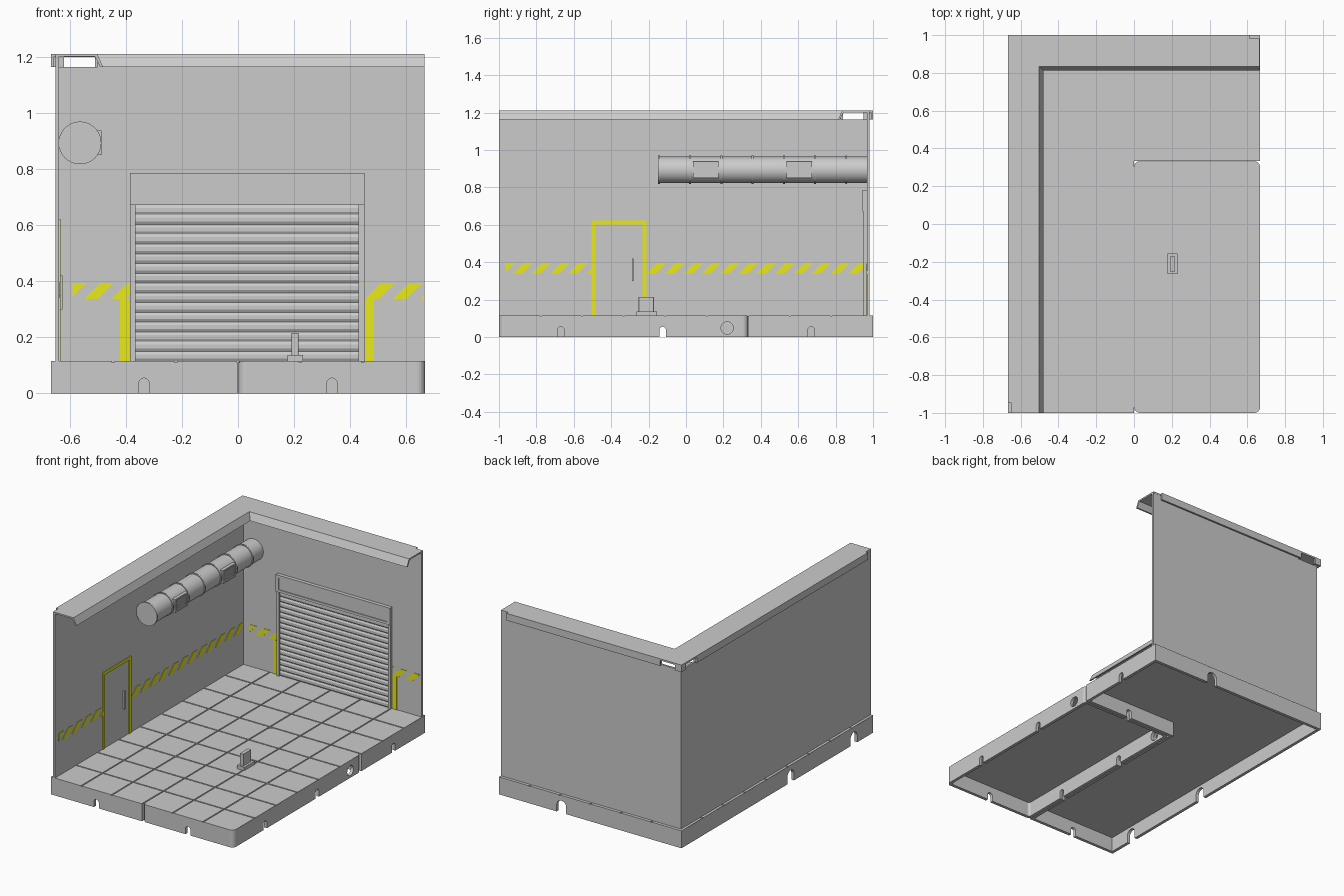
import bpy, bmesh, math

if "Cube" in bpy.data.objects:
    bpy.data.objects.remove(bpy.data.objects["Cube"])

yellow = bpy.data.materials.new("safety_yellow")
yellow.diffuse_color = (0.82, 0.82, 0.01, 1)
yellow.use_nodes = True
yellow.node_tree.nodes["Principled BSDF"].inputs["Base Color"].default_value = yellow.diffuse_color
T = 2 / 9                      # floor tile pitch
X0, Y1 = -0.637, 0.967         # inner wall faces


def prism(bm, pts, axis, lo, hi):
    """Extrude a 2D outline along an axis into bm."""
    place = {'x': lambda u, v, t: (t, u, v),
             'y': lambda u, v, t: (u, t, v),
             'z': lambda u, v, t: (u, v, t)}[axis]
    a = [bm.verts.new(place(u, v, lo)) for u, v in pts]
    b = [bm.verts.new(place(u, v, hi)) for u, v in pts]
    bm.faces.new(a)
    bm.faces.new(b[::-1])
    n = len(pts)
    for i in range(n):
        j = (i + 1) % n
        bm.faces.new((a[i], b[i], b[j], a[j]))


def box(bm, x0, x1, y0, y1, z0, z1):
    prism(bm, [(x0, y0), (x1, y0), (x1, y1), (x0, y1)], 'z', z0, z1)


def finish(bm, name, mat=None, smooth=False):
    bmesh.ops.recalc_face_normals(bm, faces=bm.faces[:])
    me = bpy.data.meshes.new(name)
    bm.to_mesh(me)
    bm.free()
    ob = bpy.data.objects.new(name, me)
    bpy.context.collection.objects.link(ob)
    if mat:
        me.materials.append(mat)
    if smooth:
        bpy.context.view_layer.objects.active = ob
        ob.select_set(True)
        bpy.ops.object.shade_smooth_by_angle(angle=math.radians(35))
        ob.select_set(False)
    return ob


def cut(ob, *args):
    """Subtract an extruded outline from ob."""
    bm = bmesh.new()
    prism(bm, *args)
    c = finish(bm, "cutter")
    c.hide_render = True
    m = ob.modifiers.new("cut", 'BOOLEAN')
    m.operation, m.solver, m.object = 'DIFFERENCE', 'EXACT', c
    bpy.context.view_layer.objects.active = ob
    bpy.ops.object.modifier_apply(modifier=m.name)
    bpy.data.objects.remove(c)


def rect(u0, u1, v0, v1):
    return [(u0, v0), (u1, v0), (u1, v1), (u0, v1)]


def rounded(u0, u1, v0, v1, radii):
    """Rectangle with a radius per corner, counter-clockwise from lower left."""
    out = []
    for k, (cu, cv, su, sv) in enumerate([(u0, v0, 1, 1), (u1, v0, -1, 1), (u1, v1, -1, -1), (u0, v1, 1, -1)]):
        r = radii[k]
        for i in range(7 if r else 1):
            a = math.pi + k * math.pi / 2 + i * math.pi / 12
            out.append((cu + su * r + r * math.cos(a), cv + sv * r + r * math.sin(a)) if r else (cu, cv))
    return out


def arch(c, w, h):
    r = w / 2
    return [(c - r, -0.05)] + [(c - r * math.cos(i * math.pi / 10), h - r + r * math.sin(i * math.pi / 10))
                               for i in range(11)] + [(c + r, -0.05)]


def circle(cu, cv, r, n=32):
    return [(cu + r * math.cos(2 * math.pi * i / n), cv + r * math.sin(2 * math.pi * i / n)) for i in range(n)]


# Hollow base: L-shaped main piece plus a separate front right piece
H = 0.111
bm = bmesh.new()
prism(bm, [(-.667, -1), (-.001, -1), (-.001, .334), (.667, .334), (.667, 1), (-.667, 1)], 'z', 0, H)
main = finish(bm, "main_base")
cut(main, [(-.647, -.98), (-.02, -.98), (-.02, .353), (.647, .353), (.647, .98), (-.647, .98)], 'z', -.1, .097)
bm = bmesh.new()
prism(bm, rounded(.001, .667, -1, .332, [.03] * 4), 'z', 0, H)
inset = finish(bm, "corner_base")
cut(inset, rounded(.02, .647, -.98, .313, [.015] * 4), 'z', -.1, .097)

# Cable notches and round hole in the skirts
for y in (-.67, -.125):
    cut(main, arch(y, .036, .055), 'x', -.05, .05)
    cut(inset, arch(y, .036, .055), 'x', -.05, .7)
cut(main, arch(.67, .036, .055), 'x', .6, .7)
cut(inset, circle(.22, .048, .033, 20), 'x', -.05, .7)
cut(main, circle(.22, .048, .033, 20), 'x', -.05, .01)
cut(main, arch(-.335, .036, .055), 'y', -1.1, -.9)
cut(main, arch(.335, .036, .055), 'y', .3, .4)
cut(inset, arch(.335, .036, .055), 'y', -1.1, .4)
cut(main, arch(.21, .07, .08), 'y', .9, 1.1)
for y in (-.14, -.8):
    cut(main, arch(y, .07, .08), 'x', -.7, -.6)

# Floor tiles separated by shallow grooves
bm = bmesh.new()
g = .004
for i in range(6):
    for j in range(9):
        x, y = -2 / 3 + i * T, -1 + j * T
        r = [.03 if (i, j) == c else 0 for c in ((3, 0), (5, 0), (5, 5), (3, 5))]
        prism(bm, rounded(x + (g if i else 0), x + T - (g if i < 5 else 0),
                          y + (g if j else 0), y + T - (g if j < 8 else 0), r), 'z', H - .001, .115)
finish(bm, "floor_tiles")

# Walls, with the upper strip left open near the corner
bm = bmesh.new()
prism(bm, [(-1, .1), (.98, .1), (.98, 1.163), (.83, 1.163), (.83, 1.2), (-1, 1.2)], 'x', -.65, X0)
finish(bm, "left_wall")
bm = bmesh.new()
prism(bm, [(X0, .1), (.665, .1), (.665, 1.2), (-.5, 1.2), (-.5, 1.163), (X0, 1.163)], 'y', Y1, .98)
finish(bm, "back_wall")

# Wall cap: channel profile swept round the corner
prof = [(0, 1.163), (0, 1.21), (.165, 1.21), (.187, 1.163), (.177, 1.163), (.157, 1.2), (.012, 1.2), (.012, 1.163)]
bm = bmesh.new()
rows = [[bm.verts.new(p) for p in ((-.667 + d, -1, z), (-.667 + d, 1 - d, z), (.665, 1 - d, z))] for d, z in prof]
for a, b in zip(rows, rows[1:] + rows[:1]):
    for k in range(2):
        bm.faces.new((a[k], b[k], b[k + 1], a[k + 1]))
for k in (0, 2):
    bm.faces.new([r[k] for r in rows])
cap = finish(bm, "wall_cap")
cut(cap, rect(.84, .95, 1.1, 1.199), 'x', -.7, -.652)
cut(cap, rect(-.62, -.51, 1.1, 1.199), 'y', .985, 1.1)
cut(cap, rect(-.7, -.651, -1.1, -.945), 'z', 1.1, 1.3)
cut(cap, rect(.612, .7, .981, 1.1), 'z', 1.1, 1.3)

# Roller door: slats, frame and header box
bm = bmesh.new()
n, z0, z1 = 16, .115, .672
p = (z1 - z0) / n
outline = [(Y1 + .001, z1), (Y1 + .001, z0)]
for i in range(n):
    z = z0 + i * p
    outline += [(.963, z), (.957, z + p * .3), (.957, z + p * .7), (.963, z + p * .99)]
prism(bm, outline, 'x', -.365, .43)
finish(bm, "door_slats")
bm = bmesh.new()
for x in (-.385, .43):
    box(bm, x, x + .02, .95, Y1 + .001, .113, .785)
for z in (.672, .768):
    box(bm, -.385, .45, .943, Y1 + .001, z, z + .017)
for x in (-.385, .43):
    box(bm, x, x + .02, .943, .951, .672, .785)
box(bm, -.366, .431, .948, Y1 + .001, .685, .77)
finish(bm, "door_frame")


def stripes(name, axis, u0, u1, z0, z1, lo, hi, first):
    """Row of slanted hazard stripes trimmed at both ends."""
    bm = bmesh.new()
    u, s = first, z1 - z0
    while u < u1:
        prism(bm, [(u, z0), (u + .048, z0), (u + .048 + s, z1), (u + s, z1)], axis, lo, hi)
        u += .098
    k = 0 if axis == 'y' else 1
    for lim, sign in ((u0, -1), (u1, 1)):
        co, no = [0, 0, 0], [0, 0, 0]
        co[k], no[k] = lim, sign
        bmesh.ops.bisect_plane(bm, geom=bm.verts[:] + bm.edges[:] + bm.faces[:], plane_co=co, plane_no=no,
                               clear_outer=True)
        bmesh.ops.holes_fill(bm, edges=[e for e in bm.edges if e.is_boundary])
    finish(bm, name, yellow)


# Hazard stripes and yellow markings
stripes("back_stripes_left", 'y', -.59, -.386, .337, .392, Y1 - .003, Y1 + .001, -.645)
stripes("back_stripes_right", 'y', .451, .665, .337, .392, Y1 - .003, Y1 + .001, .355)
stripes("left_stripes_front", 'x', -.965, -.505, .34, .396, X0 - .001, X0 + .003, -1.02)
stripes("left_stripes_back", 'x', -.21, .964, .34, .396, X0 - .001, X0 + .003, -.306)
bm = bmesh.new()
for x in (-.42, .453):
    box(bm, x, x + .032, Y1 - .003, Y1 + .001, .114, .337)
finish(bm, "door_side_markings", yellow)
bm = bmesh.new()
prism(bm, [(-.505, .114), (-.485, .114), (-.485, .602), (-.232, .602), (-.232, .114), (-.21, .114),
           (-.21, .622), (-.505, .622)], 'x', X0 - .001, X0 + .005)
finish(bm, "side_door_frame", yellow)
bm = bmesh.new()
box(bm, X0 - .001, X0 + .012, -.29, -.281, .3, .42)
finish(bm, "side_door_handle")

# Ventilation pipe with joint rings
CX, CZ = -.563, .893
bm = bmesh.new()
prism(bm, circle(CX, CZ, .071, 40), 'y', -.148, Y1 + .001)
finish(bm, "vent_pipe", smooth=True)
bm = bmesh.new()
for i in range(7):
    y = -.15 + i * .167
    prism(bm, circle(CX, CZ, .076, 40), 'y', y, y + .01)
finish(bm, "pipe_rings", smooth=True)

# Vent grilles on the pipe
bm = bmesh.new()
for y in (.038, .538):
    box(bm, -.52, -.492, y + .01, y + .125, .855, .93)
    for z in (.849, .928):
        box(bm, -.52, -.486, y, y + .135, z, z + .009)
    for yy in (y, y + .119):
        box(bm, -.52, -.486, yy, yy + .016, .849, .937)
    for k in range(5):
        box(bm, -.5, -.488, y + .02, y + .115, .864 + k * .013, .87 + k * .013)
finish(bm, "vent_grilles")

# Small floor post on a foot plate
bm = bmesh.new()
box(bm, .177, .231, -.265, -.155, .113, .137)
prism(bm, rounded(.191, .216, -.254, -.17, [.005] * 4), 'z', .136, .215)
finish(bm, "floor_post")
